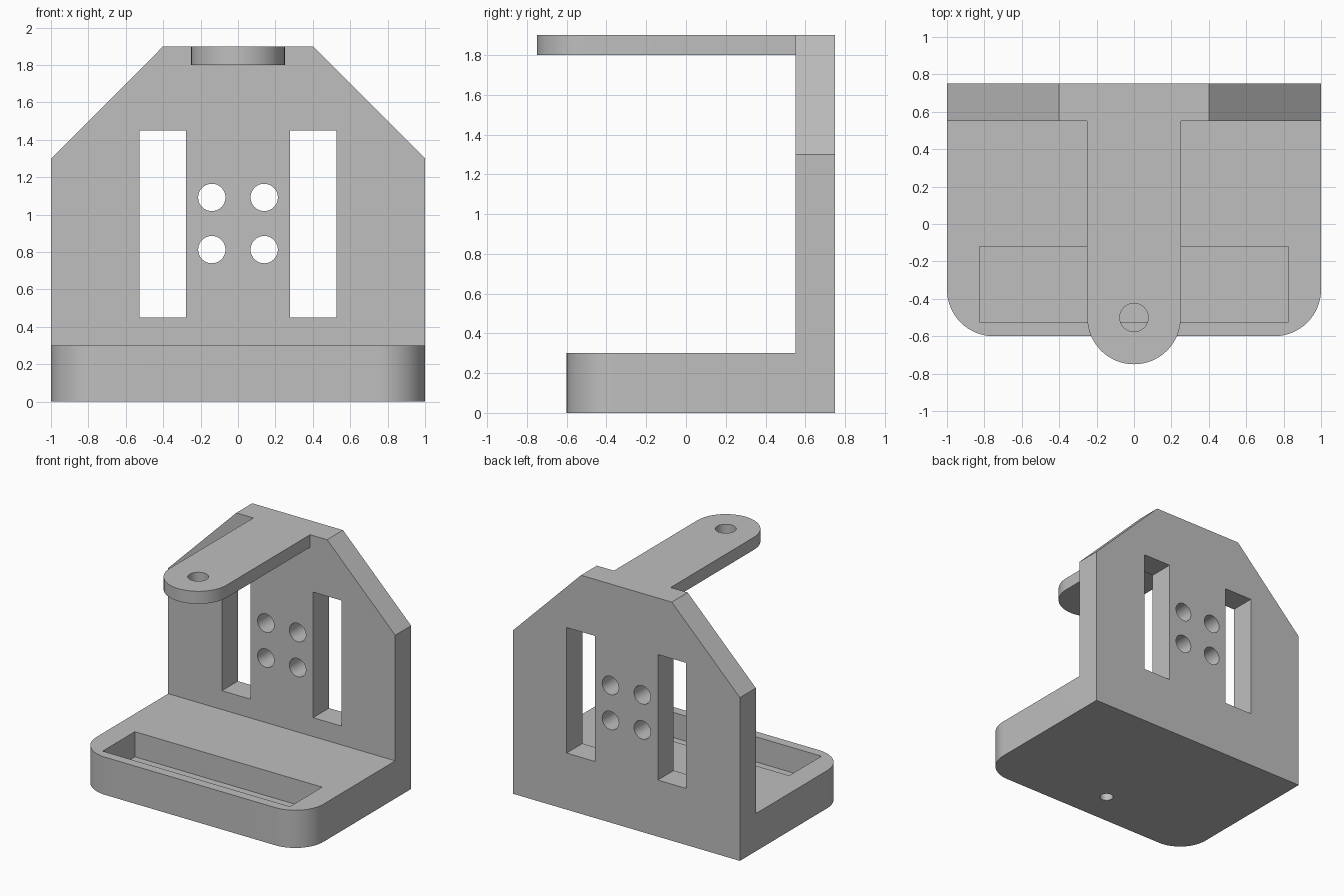
import bpy, bmesh, math

if "Cube" in bpy.data.objects:
    bpy.data.objects.remove(bpy.data.objects["Cube"])

grey = bpy.data.materials.new("mid grey")
grey.diffuse_color = (0.52, 0.52, 0.52, 1)
grey.use_nodes = True
grey.node_tree.nodes["Principled BSDF"].inputs["Base Color"].default_value = grey.diffuse_color


def prism(name, outline, lo, hi, upright=False):
    """Extrude an outline: (x, y) along z, or (x, z) along y when upright."""
    bm = bmesh.new()
    place = (lambda p, d: (p[0], d, p[1])) if upright else (lambda p, d: (p[0], p[1], d))
    face = bm.faces.new([bm.verts.new(place(p, lo)) for p in outline])
    ext = bmesh.ops.extrude_face_region(bm, geom=[face])
    move = place((0, 0), hi - lo)
    bmesh.ops.translate(bm, vec=move, verts=[v for v in ext["geom"] if isinstance(v, bmesh.types.BMVert)])
    bmesh.ops.recalc_face_normals(bm, faces=bm.faces)
    mesh = bpy.data.meshes.new(name)
    bm.to_mesh(mesh)
    bm.free()
    mesh.materials.append(grey)
    obj = bpy.data.objects.new(name, mesh)
    bpy.context.collection.objects.link(obj)
    return obj


def arc(cx, cy, r, start, end, n):
    return [(cx + r * math.cos(math.radians(start + (end - start) * i / n)),
             cy + r * math.sin(math.radians(start + (end - start) * i / n))) for i in range(n + 1)]


def circle(cx, cy, r):
    return arc(cx, cy, r, 0, 360, 48)[:-1]


def rect(x0, x1, y0, y1):
    return [(x0, y0), (x1, y0), (x1, y1), (x0, y1)]


def combine(target, tool, operation):
    mod = target.modifiers.new(operation.lower(), "BOOLEAN")
    mod.operation, mod.object, mod.solver = operation, tool, "EXACT"
    bpy.context.view_layer.objects.active = target
    bpy.ops.object.modifier_apply(modifier=mod.name)
    bpy.data.objects.remove(tool)


# Back plate with sloped shoulders
bracket = prism("bracket", [(-1, 0), (1, 0), (1, 1.3), (0.4, 1.9), (-0.4, 1.9), (-1, 1.3)],
                0.55, 0.75, upright=True)

# Base with rounded front corners, and top arm with a round end
base = prism("base", [(1, 0.65), (-1, 0.65)] + arc(-0.75, -0.35, 0.25, 180, 270, 16)
             + arc(0.75, -0.35, 0.25, 270, 360, 16), 0, 0.3)
arm = prism("arm", [(0.25, 0.65), (-0.25, 0.65)] + arc(0, -0.5, 0.25, 180, 360, 32), 1.8, 1.9)
combine(bracket, base, "UNION")
combine(bracket, arm, "UNION")

# Pocket in the base, drain hole in its floor, hole in the arm
cutters = [prism("pocket", rect(-0.825, 0.825, -0.525, -0.12), 0.1, 0.5),
           prism("drain_hole", circle(0, -0.325, 0.05), -0.1, 0.2),
           prism("arm_hole", circle(0, -0.5, 0.076), 1.7, 2.0)]

# Slots and four screw holes through the back plate
for s in (-1, 1):
    x0, x1 = sorted((s * 0.277, s * 0.527))
    cutters.append(prism("slot", rect(x0, x1, 0.45, 1.45), 0.4, 0.9, upright=True))
    for z in (0.813, 1.092):
        cutters.append(prism("screw_hole", circle(s * 0.14, z, 0.073), 0.4, 0.9, upright=True))
for cutter in cutters:
    combine(bracket, cutter, "DIFFERENCE")

# Clean flat faces and smooth the curved walls
bm = bmesh.new()
bm.from_mesh(bracket.data)
bmesh.ops.remove_doubles(bm, verts=bm.verts, dist=1e-5)
bmesh.ops.dissolve_limit(bm, angle_limit=math.radians(0.5), verts=bm.verts, edges=bm.edges)
bm.to_mesh(bracket.data)
bm.free()
bpy.ops.object.select_all(action="DESELECT")
bracket.select_set(True)
bpy.context.view_layer.objects.active = bracket
bpy.ops.object.shade_smooth_by_angle(angle=math.radians(30))
